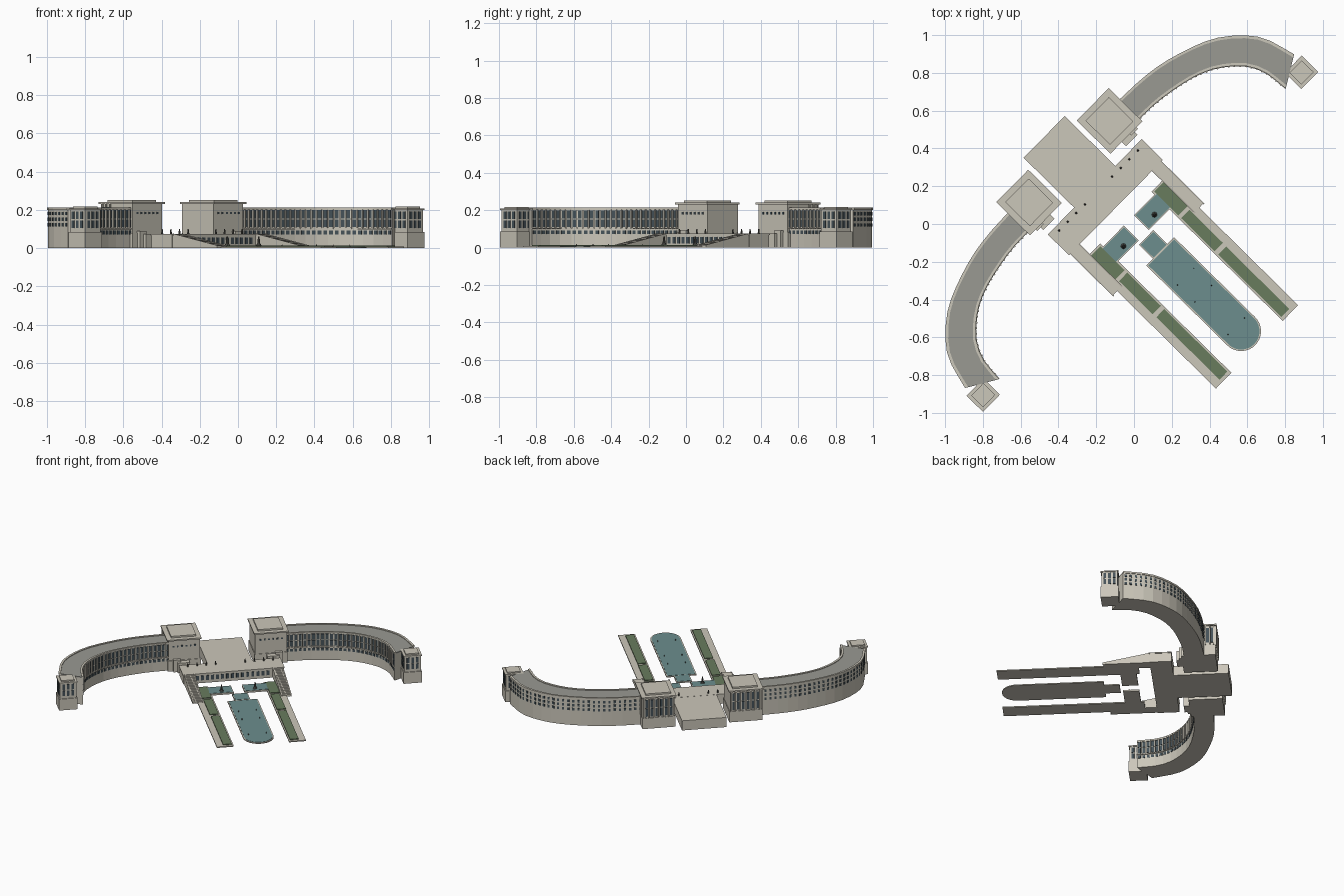
import bpy, bmesh, math
from mathutils import Vector, Matrix

if "Cube" in bpy.data.objects:
    bpy.data.objects.remove(bpy.data.objects["Cube"])

# The plan is built on its own axis (front = -Y), then turned diagonally
ROT, LOC = math.radians(45.4), (0, -0.008, 0)

def mat(name, c):
    m = bpy.data.materials.new(name)
    m.diffuse_color = (*c, 1)
    m.use_nodes = True
    m.node_tree.nodes["Principled BSDF"].inputs["Base Color"].default_value = m.diffuse_color
    return m

STONE = mat("stone", (.60, .57, .49))
ROOF = mat("roof_grey", (.32, .32, .29))
DARK = mat("dark_glass", (.06, .085, .10))
WATER = mat("water", (.15, .27, .27))
HEDGE = mat("hedge", (.14, .20, .11))
BRONZE = mat("bronze", (.08, .08, .07))

def finish(name, bm, material, mirror=True):
    bmesh.ops.recalc_face_normals(bm, faces=bm.faces)
    me = bpy.data.meshes.new(name)
    bm.to_mesh(me)
    bm.free()
    me.materials.append(material)
    ob = bpy.data.objects.new(name, me)
    bpy.context.collection.objects.link(ob)
    ob.location, ob.rotation_euler = LOC, (0, 0, ROT)
    if mirror:
        ob.modifiers.new("mirror", 'MIRROR').use_mirror_merge = False
    return ob

def box(bm, x0, x1, y0, y1, z0, z1):
    m = Matrix.Translation(((x0+x1)/2, (y0+y1)/2, (z0+z1)/2)) @ Matrix.Diagonal((x1-x0, y1-y0, z1-z0, 1))
    bmesh.ops.create_cube(bm, size=1, matrix=m)

def boxes(name, material, dims, mirror=True):
    bm = bmesh.new()
    for d in dims:
        box(bm, *d)
    return finish(name, bm, material, mirror)

def prism(bm, pts, z0, z1):
    f = bm.faces.new([bm.verts.new((x, y, z0)) for x, y in pts])
    r = bmesh.ops.extrude_face_region(bm, geom=[f])
    bmesh.ops.translate(bm, vec=(0, 0, z1-z0), verts=[v for v in r['geom'] if isinstance(v, bmesh.types.BMVert)])

# ---- curved wings ----
def curve(ctrl, n):
    p = [Vector(c) for c in ctrl]
    p = [2*p[0]-p[1]] + p + [2*p[-1]-p[-2]]
    d = []
    for i in range(1, len(p)-2):
        a, b, c, e = p[i-1:i+3]
        for k in range(20):
            t = k/20
            d.append(.5*(2*b + (c-a)*t + (2*a-5*b+4*c-e)*t*t + (3*b-a-3*c+e)*t**3))
    d.append(p[-2])
    s = [0]
    for i in range(1, len(d)):
        s.append(s[-1] + (d[i]-d[i-1]).length)
    out, j = [], 0
    for i in range(n+1):
        L = s[-1]*i/n
        while j < len(s)-2 and s[j+1] < L:
            j += 1
        out.append(d[j].lerp(d[j+1], (L-s[j])/(s[j+1]-s[j])))
    return out

N = 15
outer = curve([(.40, .52), (.6, .51), (.77, .478), (.977, .402), (1.114, .298), (1.19, .192), (1.236, .03)], N)
inner = curve([(.40, .382), (.54, .378), (.651, .362), (.768, .336), (.871, .296), (.955, .239),
               (1.025, .168), (1.07, .073), (1.085, -.06)], N)

def wing_strip(name, material, parts):
    bm = bmesh.new()
    for a, b, z0, z1 in parts:
        rings = []
        for i, o in zip(inner, outer):
            p, q = i.lerp(o, a), i.lerp(o, b)
            rings.append([bm.verts.new((v.x, v.y, z)) for v, z in ((p, z0), (q, z0), (q, z1), (p, z1))])
        for r, s in zip(rings, rings[1:]):
            for k in range(4):
                bm.faces.new((r[k], r[(k+1) % 4], s[(k+1) % 4], s[k]))
        bm.faces.new(rings[0])
        bm.faces.new(rings[-1])
    finish(name, bm, material)

wing_strip("wing_walls", STONE, [(0, 1, 0, .2), (-.03, .07, .2, .213), (.93, 1.03, .2, .213), (-.05, .03, .098, .104)])
wing_strip("wing_roof", ROOF, [(.06, .94, .199, .208)])

def along(line, bays, w, rows, depth, offset=.5):
    """Boxes set against the wall along a polyline, one per bay."""
    bm = bmesh.new()
    for p, q in zip(line, line[1:]):
        ang = math.atan2(q.y-p.y, q.x-p.x)
        for k in range(bays):
            c = p.lerp(q, (k+offset)/bays)
            for z0, z1 in rows:
                bmesh.ops.create_cube(bm, size=1, matrix=Matrix.Translation((c.x, c.y, (z0+z1)/2))
                                      @ Matrix.Rotation(ang, 4, 'Z') @ Matrix.Diagonal((w, depth, z1-z0, 1)))
    return bm

finish("wing_front_windows", along(inner, 2, .019, [(.11, .15), (.156, .198), (.072, .092)], .006), DARK)
finish("wing_front_pilasters", along(inner, 2, .008, [(.1, .203)], .022, 0), STONE)
finish("wing_back_windows", along(outer, 2, .015, [(.112, .13), (.142, .16), (.172, .19)], .006), DARK)

# ---- two main towers ----
boxes("tower_body", STONE, [(.192, .412, .368, .592, 0, .232), (.188, .418, .364, .598, 0, .08),
                            (.183, .424, .356, .606, .23, .24), (.215, .39, .39, .572, .24, .252),
                            (.27, .355, .325, .37, 0, .075), (.33, .38, .345, .37, 0, .09)])
boxes("tower_front_windows", DARK, [(.222+.03*i, .234+.03*i, .365, .37, .178, .19) for i in range(6)])
ys = [.20+.034*i for i in range(7)]
boxes("tower_tall_windows", DARK,
      [(x-.008+.017, x+.008+.017, .59, .595, z0, z1) for x in ys[:6] for z0, z1 in ((.09, .15), (.157, .215))]
      + [(.41, .415, y-.01, y+.01, .1, .215) for y in (.545, .573)])
boxes("tower_pilasters", STONE, [(x-.005, x+.005, .59, .604, .08, .23) for x in ys]
      + [(.41, .421, y-.004, y+.004, .08, .23) for y in (.53, .559, .586)])

# ---- end pavilions ----
PX, PY = 1.2, -.062
boxes("end_pavilion", STONE, [(PX-.058, PX+.058, PY-.055, PY+.055, 0, .205), (PX-.064, PX+.064, PY-.061, PY+.061, 0, .085),
                              (PX-.064, PX+.064, PY-.061, PY+.061, .2, .208), (PX-.046, PX+.046, PY-.044, PY+.044, .208, .217)])
pw = []
for d in (-.032, 0, .032):
    for z0, z1 in ((.105, .145), (.152, .192)):
        pw += [(PX+d-.009, PX+d+.009, PY-.058, PY+.058, z0, z1), (PX-.061, PX+.061, PY+d-.009, PY+d+.009, z0, z1)]
boxes("end_pavilion_windows", DARK, pw)

# ---- central esplanade and cross terrace ----
boxes("esplanade", STONE, [(-.155, .155, .28, .668, 0, .073)], False)
boxes("cross_terrace", STONE, [(-.35, .35, .14, .29, 0, .068), (-.354, .354, .135, .292, .066, .074)], False)
boxes("terrace_openings", DARK, [(-.262+.035*i, -.242+.035*i, .137, .142, .022, .056) for i in range(15)], False)

# ---- stairs running down beside the gardens ----
S = 18
boxes("stair_flight", STONE, [(.278, .338, .14-.32*(i+1)/S, .14-.32*i/S, 0, .07-.06*i/S) for i in range(S)])
bm = bmesh.new()
for x in (.272, .338):
    f = bm.faces.new([bm.verts.new((x, y, z)) for y, z in ((.14, 0), (.14, .076), (-.185, .014), (-.185, 0))])
    r = bmesh.ops.extrude_face_region(bm, geom=[f])
    bmesh.ops.translate(bm, vec=(.007, 0, 0), verts=[v for v in r['geom'] if isinstance(v, bmesh.types.BMVert)])
finish("stair_side_walls", bm, STONE)

# ---- garden strips ----
boxes("garden_path", STONE, [(.193, .31, -.915, .06, 0, .008)])
boxes("garden_hedges", HEDGE, [(.203, .272, -.13, .05, .006, .014), (.203, .265, -.4, -.15, .006, .014),
                               (.203, .263, -.895, -.425, .006, .014)])

# ---- pools ----
def pool_outline(r):
    c = -.797
    return [(r, -.3+r), (-r, -.3+r)] + [(-r*math.cos(math.pi*i/16), c-r*math.sin(math.pi*i/16)) for i in range(17)]

bm = bmesh.new()
prism(bm, pool_outline(.105), 0, .007)
box(bm, -.054, .054, -.2, -.09, 0, .009)
finish("long_pool_rim", bm, STONE, False)
bm = bmesh.new()
prism(bm, pool_outline(.097), .004, .009)
box(bm, -.048, .048, -.194, -.096, .004, .011)
finish("long_pool_water", bm, WATER, False)
boxes("side_pool_rim", STONE, [(.038, .212, -.073, .038, 0, .012)])
boxes("side_pool_water", WATER, [(.044, .206, -.067, .032, .006, .014)])

# ---- statues and fountain jets ----
def posts(name, material, items):
    bm = bmesh.new()
    for x, y, z, r, h in items:
        bmesh.ops.create_cone(bm, cap_ends=True, segments=8, radius1=r, radius2=r*.45, depth=h,
                              matrix=Matrix.Translation((x, y, z+h/2)))
    finish(name, bm, material)

posts("terrace_statues", BRONZE, [(x, .264, .073, .006, .026) for x in (.103, .168, .232, .297)])
posts("fountain_groups", BRONZE, [(.117, -.037, .012, .016, .014), (.117, -.037, .024, .008, .036)])
posts("pool_jets", BRONZE, [(.062, y, .008, .003, .012) for y in (-.385, -.515, -.76)])
